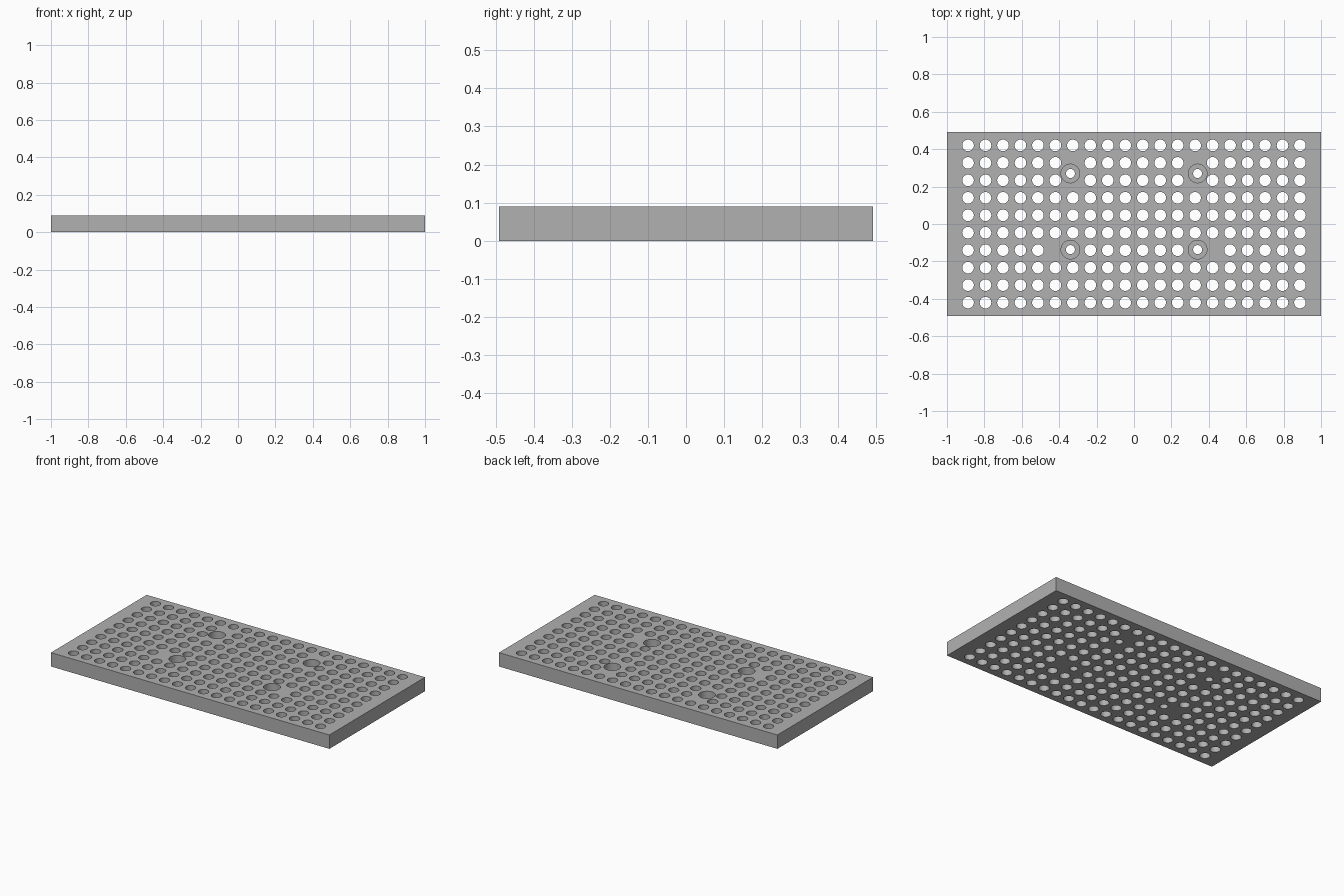
import bpy, bmesh, math
from mathutils import Matrix

if "Cube" in bpy.data.objects:
    bpy.data.objects.remove(bpy.data.objects["Cube"], do_unlink=True)

LENGTH, WIDTH, HEIGHT = 2.0, 0.982, 0.09
PITCH, COLS, ROWS = 0.0934, 20, 10
HOLE_R, SCREW_R, BORE_R, BORE_DEPTH = 0.031, 0.024, 0.05, 0.05
SCREWS = [(x, y) for x in (-0.34, 0.34) for y in (0.27, -0.137)]

grey = bpy.data.materials.new("plain grey")
grey.use_nodes = True
colour = (0.44, 0.44, 0.44, 1)
grey.diffuse_color = colour
grey.node_tree.nodes["Principled BSDF"].inputs["Base Color"].default_value = colour


def make_object(name, bm):
    mesh = bpy.data.meshes.new(name)
    bm.to_mesh(mesh)
    bm.free()
    mesh.materials.append(grey)
    obj = bpy.data.objects.new(name, mesh)
    bpy.context.collection.objects.link(obj)
    return obj


def make_cutter(name, holes, bottom):
    """Joined upright cylinders, from bottom to just above the plate."""
    bm = bmesh.new()
    top = HEIGHT + 0.05
    for x, y, radius in holes:
        bmesh.ops.create_cone(
            bm, cap_ends=True, segments=32, radius1=radius, radius2=radius,
            depth=top - bottom, matrix=Matrix.Translation((x, y, (top + bottom) / 2)))
    obj = make_object(name, bm)
    obj.hide_render = True
    return obj


# Solid slab
bm = bmesh.new()
bmesh.ops.create_cube(bm, size=1)
bmesh.ops.scale(bm, vec=(LENGTH, WIDTH, HEIGHT), verts=bm.verts)
bmesh.ops.translate(bm, vec=(0, 0, HEIGHT / 2), verts=bm.verts)
plate = make_object("perforated_plate", bm)

# Grid of through holes, leaving room around the screw holes
holes = [(x, y, SCREW_R) for x, y in SCREWS]
for i in range(COLS):
    for j in range(ROWS):
        x, y = (i - (COLS - 1) / 2) * PITCH, (j - (ROWS - 1) / 2) * PITCH
        if min(math.dist((x, y), s) for s in SCREWS) > 0.084:
            holes.append((x, y, HOLE_R))

cutters = [
    make_cutter("through_hole_cutter", holes, -0.05),
    # Wider recesses for the screw heads
    make_cutter("screw_recess_cutter", [(x, y, BORE_R) for x, y in SCREWS],
                HEIGHT - BORE_DEPTH),
]

# Cut the holes, then drop the cutters
bpy.ops.object.select_all(action="DESELECT")
plate.select_set(True)
bpy.context.view_layer.objects.active = plate
for cutter in cutters:
    mod = plate.modifiers.new(cutter.name, "BOOLEAN")
    mod.operation, mod.solver, mod.object = "DIFFERENCE", "EXACT", cutter
    bpy.ops.object.modifier_apply(modifier=mod.name)
    bpy.data.objects.remove(cutter, do_unlink=True)

bpy.ops.object.shade_smooth_by_angle(angle=math.radians(30))
